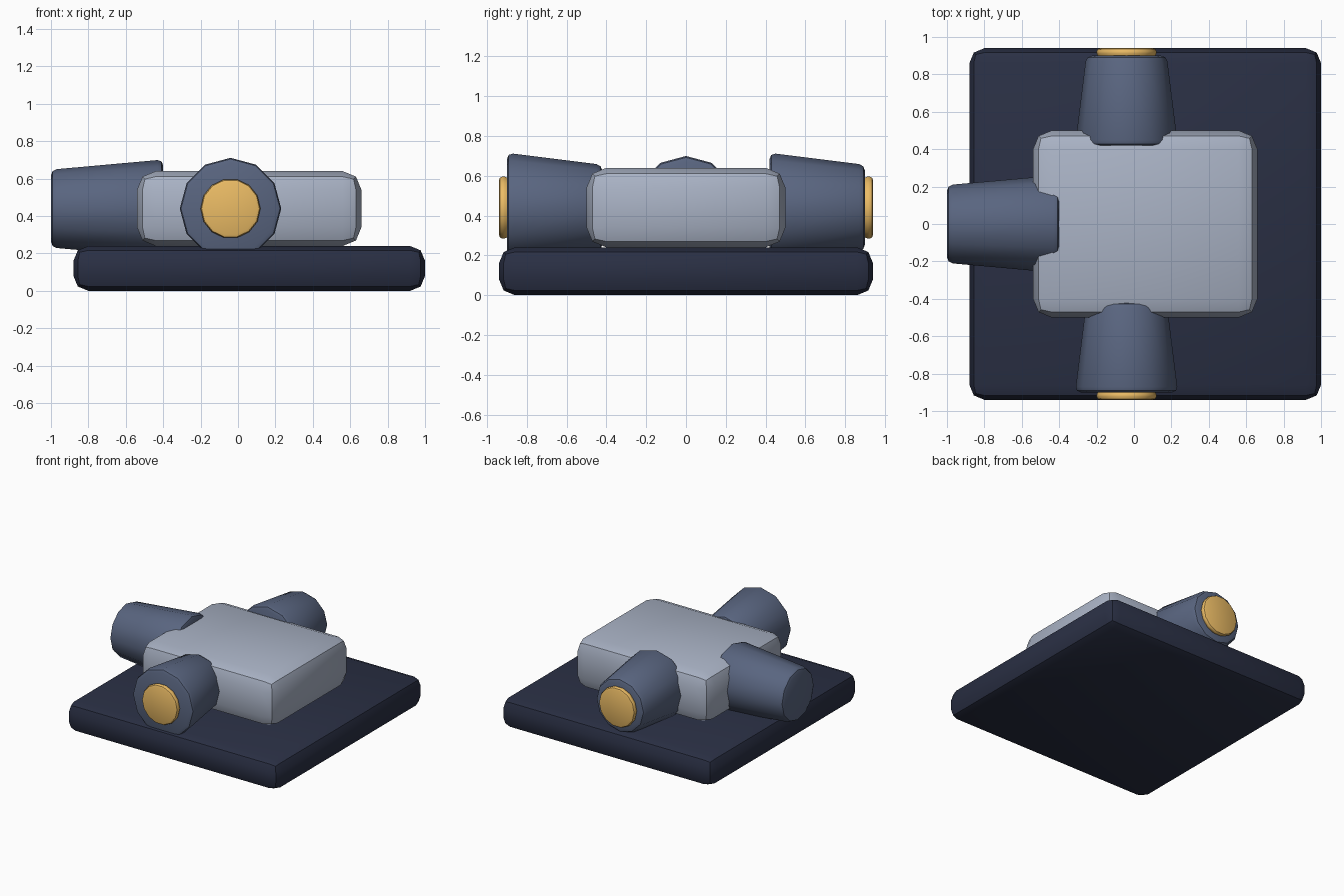
import bpy, bmesh, math
from mathutils import Matrix, Vector

if "Cube" in bpy.data.objects:
    bpy.data.objects.remove(bpy.data.objects["Cube"])


def material(name, color):
    m = bpy.data.materials.new(name)
    m.diffuse_color = (*color, 1)
    m.use_nodes = True
    m.node_tree.nodes["Principled BSDF"].inputs["Base Color"].default_value = m.diffuse_color
    return m


NAVY = material("navy", (0.023, 0.029, 0.058))
SLATE = material("slate", (0.10, 0.13, 0.215))
SILVER = material("silver", (0.40, 0.45, 0.56))
GOLD = material("gold", (0.83, 0.50, 0.13))


def finish(name, bm, bevel, mat):
    """Round the hard edges, then shade smooth except at sharp creases."""
    edges = [e for e in bm.edges if e.calc_face_angle(0) > math.radians(40)]
    bmesh.ops.bevel(bm, geom=edges, offset=bevel, segments=2, profile=0.5,
                    affect='EDGES', clamp_overlap=True)
    bmesh.ops.recalc_face_normals(bm, faces=bm.faces)
    mesh = bpy.data.meshes.new(name)
    bm.to_mesh(mesh)
    bm.free()
    mesh.materials.append(mat)
    obj = bpy.data.objects.new(name, mesh)
    bpy.context.collection.objects.link(obj)
    bpy.ops.object.select_all(action='DESELECT')
    obj.select_set(True)
    bpy.context.view_layer.objects.active = obj
    bpy.ops.object.shade_smooth_by_angle(angle=math.radians(35))
    return obj


def slab(name, lo, hi, bevel, mat):
    lo, hi = Vector(lo), Vector(hi)
    bm = bmesh.new()
    bmesh.ops.create_cube(bm, size=1)
    bmesh.ops.scale(bm, vec=hi - lo, verts=bm.verts)
    bmesh.ops.translate(bm, vec=(lo + hi) / 2, verts=bm.verts)
    return finish(name, bm, bevel, mat)


def drum(name, start, end, r1, r2, sides, bevel, mat, spin=0):
    """Cylinder or tapered cylinder running from start to end."""
    start, end = Vector(start), Vector(end)
    d = end - start
    if abs(d.x) > abs(d.y):
        rot = Matrix.Rotation(math.copysign(math.pi / 2, d.x), 4, 'Y')
    else:
        rot = Matrix.Rotation(-math.copysign(math.pi / 2, d.y), 4, 'X')
    bm = bmesh.new()
    bmesh.ops.create_cone(
        bm, cap_ends=True, segments=sides, radius1=r1, radius2=r2, depth=d.length,
        matrix=Matrix.Translation((start + end) / 2) @ rot @ Matrix.Rotation(spin, 4, 'Z'))
    return finish(name, bm, bevel, mat)


# Base plate and central body
slab("base_plate", (-0.88, -0.94, 0), (1.0, 0.94, 0.24), 0.08, NAVY)
slab("body_block", (-0.54, -0.5, 0.24), (0.66, 0.5, 0.64), 0.10, SILVER)

# Tapered ports: front and back both narrow towards +y
CX, CZ = -0.04, 0.44
drum("front_port", (CX, -0.90, CZ), (CX, -0.42, CZ), 0.275, 0.215, 12, 0.03, SLATE)
drum("back_port", (CX, 0.42, CZ), (CX, 0.90, CZ), 0.275, 0.215, 12, 0.03, SLATE)
drum("left_port", (-0.40, 0, CZ), (-1.0, 0, CZ), 0.262, 0.208, 12, 0.03, SLATE)

# Gold caps on the front and back ports
for name, s in (("front_cap", -1), ("back_cap", 1)):
    drum(name, (CX, s * 0.895, CZ), (CX, s * 0.94, CZ), 0.16, 0.16, 14, 0.018,
         GOLD, math.pi / 2)
